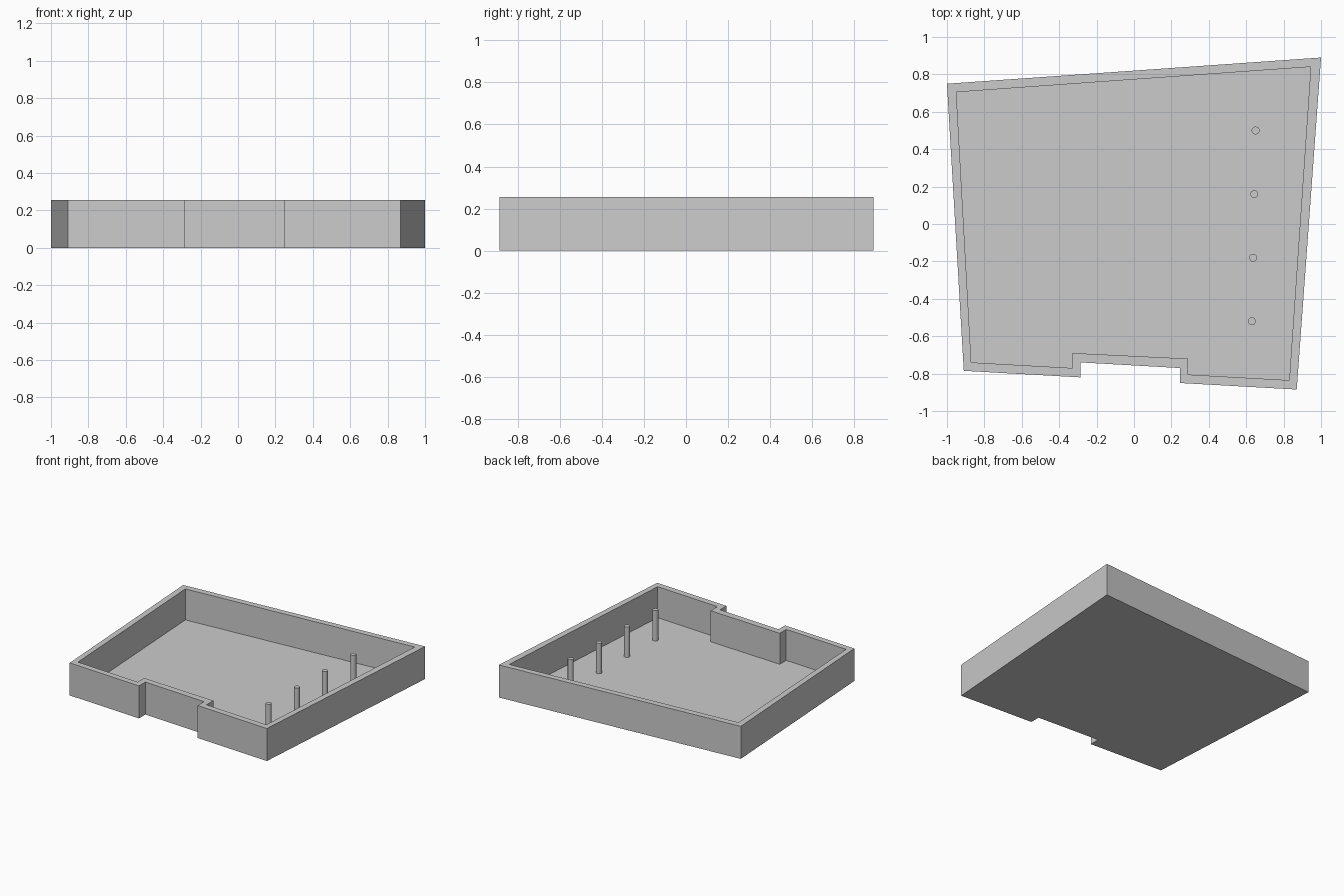
import bpy, bmesh
from mathutils import Vector

if "Cube" in bpy.data.objects:
    bpy.data.objects.remove(bpy.data.objects["Cube"])

HEIGHT, FLOOR = 0.255, 0.012

# Outer and inner outlines of the tray, with the step cut in the front
outer = [(-1, .75), (-.91, -.785), (-.285, -.82), (-.285, -.74),
         (.245, -.77), (.245, -.85), (.87, -.885), (1, .89)]
inner = [(-.95, .705), (-.87, -.74), (-.33, -.77), (-.33, -.69),
         (.29, -.72), (.29, -.805), (.83, -.835), (.945, .84)]


def ring(bm, outline, z):
    return [bm.verts.new((x, y, z)) for x, y in outline]


def bridge(bm, a, b):
    for i in range(len(a)):
        j = (i + 1) % len(a)
        bm.faces.new((a[i], a[j], b[j], b[i]))


# Tray: underside, outer wall, rim, inner wall and floor
bm = bmesh.new()
rings = [ring(bm, outer, 0), ring(bm, outer, HEIGHT),
         ring(bm, inner, HEIGHT), ring(bm, inner, FLOOR)]
for a, b in zip(rings, rings[1:]):
    bridge(bm, a, b)
bm.faces.new(rings[0])
bm.faces.new(rings[-1])
bmesh.ops.recalc_face_normals(bm, faces=bm.faces)
mesh = bpy.data.meshes.new("tray")
bm.to_mesh(mesh)
bm.free()
bpy.context.collection.objects.link(bpy.data.objects.new("tray", mesh))

# Row of four standing pegs along the right side
first, last = Vector((.63, -.52)), Vector((.65, .50))
for i in range(4):
    p = first.lerp(last, i / 3)
    top, base = .25, FLOOR - .004
    bpy.ops.mesh.primitive_cylinder_add(vertices=24, radius=.021, depth=top - base,
                                        location=(p.x, p.y, (top + base) / 2))
    bpy.context.object.name = f"peg_{i + 1}"
    bpy.ops.object.shade_smooth_by_angle()
